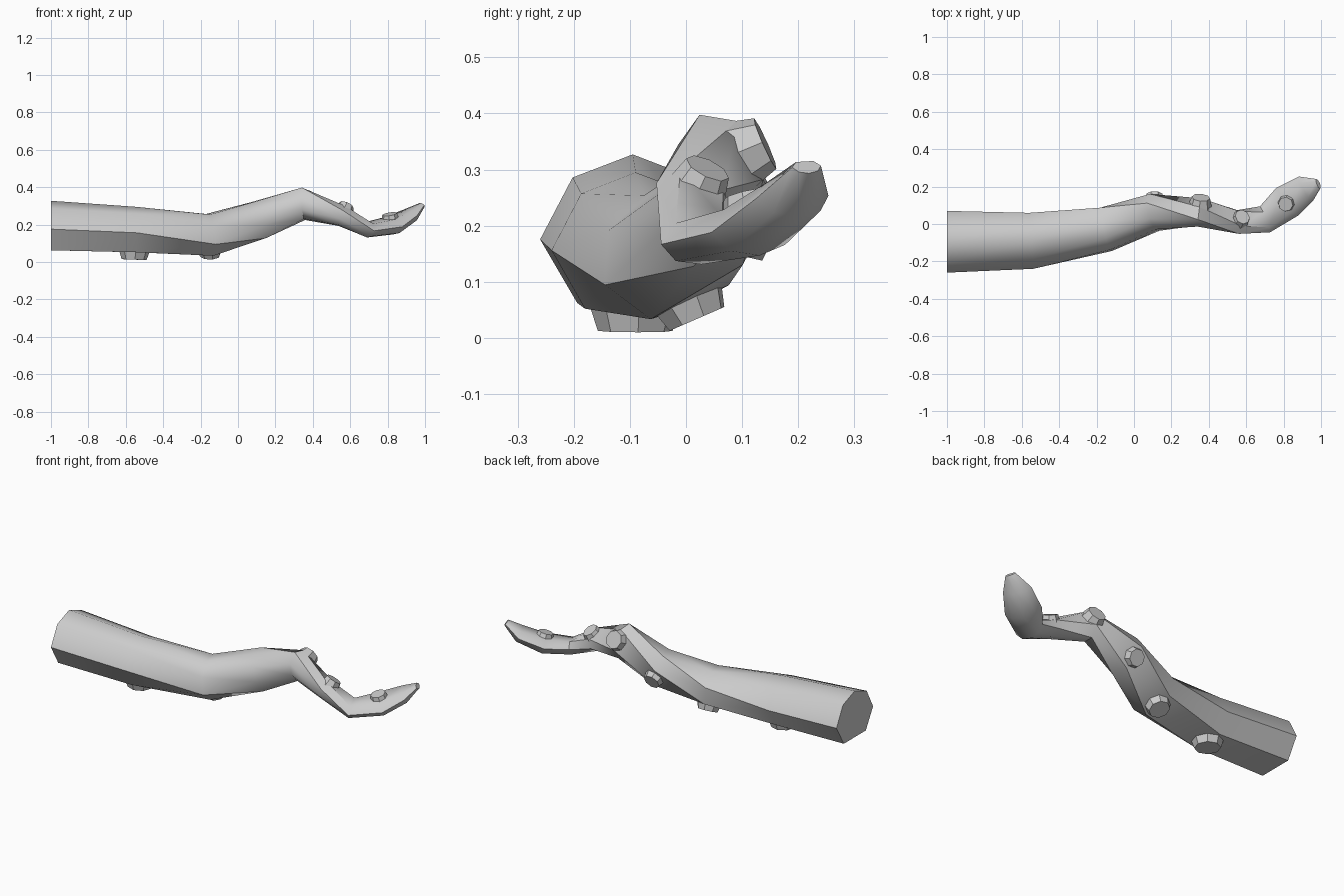
import bpy, bmesh, math
from mathutils import Vector, Matrix

if "Cube" in bpy.data.objects:
    bpy.data.objects.remove(bpy.data.objects["Cube"])

# Seven-sided section (side, dorsal) with a flat sucker side
PROFILE = [(0, 1), (-.65, .72), (-1, -.03), (-.6, -.8), (.6, -.8), (1, -.03), (.65, .72)]

# Rings: centre, dorsal direction, half width, half height, sucker radius
RINGS = [
    ((-1.0, -.095, .18), (0, 0, 1), .165, .147, 0),
    ((-.55, -.09, .16), (0, 0, 1), .15, .135, .088),
    ((-.15, -.03, .148), (0, -.4, .92), .13, .115, .072),
    ((.11, .06, .225), (0, -.88, .45), .115, .10, .06),
    ((.35, .06, .31), (-.3, -.85, -.4), .095, .075, .065),
    ((.555, .01, .245), (-.5, -.4, -.78), .07, .055, .055),
    ((.70, .025, .175), (-.1, .1, -1), .075, .045, 0),
    ((.82, .12, .195), (.25, .3, -.9), .095, .05, .052),
    ((.92, .19, .25), (.45, .3, -.8), .075, .04, 0),
    ((.985, .215, .305), (.6, .3, -.7), .028, .015, 0),
]


def finish(name, bm, angle):
    bmesh.ops.recalc_face_normals(bm, faces=bm.faces[:])
    me = bpy.data.meshes.new(name)
    bm.to_mesh(me)
    bm.free()
    ob = bpy.data.objects.new(name, me)
    bpy.context.collection.objects.link(ob)
    bpy.ops.object.select_all(action='DESELECT')
    ob.select_set(True)
    bpy.context.view_layer.objects.active = ob
    bpy.ops.object.shade_smooth_by_angle(angle=math.radians(angle))
    return ob


# Ring frames along the path
centres = [Vector(r[0]) for r in RINGS]
frames = []
for i, (c, d, w, h, s) in enumerate(RINGS):
    t = (centres[min(i + 1, len(RINGS) - 1)] - centres[max(i - 1, 0)]).normalized()
    if i == 0:
        t = Vector((1, 0, 0))
    d = Vector(d)
    d = (d - t * d.dot(t)).normalized()
    frames.append((centres[i], t, d, t.cross(d), w, h, s))

# Tentacle body
bm = bmesh.new()
loops = [[bm.verts.new(c + side * a * w + d * b * h) for a, b in PROFILE]
         for c, t, d, side, w, h, s in frames]
n = len(PROFILE)
for lo, hi in zip(loops, loops[1:]):
    for k in range(n):
        bm.faces.new((lo[k], lo[(k + 1) % n], hi[(k + 1) % n], hi[k]))
bm.faces.new(loops[0])
bm.faces.new(loops[-1])
finish("tentacle", bm, 50)

# Suckers: octagonal tapered pads on the flat side
number = 0
for c, t, d, side, w, h, r in frames:
    if not r:
        continue
    number += 1
    bm = bmesh.new()
    height = r * .45 + .025
    bmesh.ops.create_cone(bm, cap_ends=True, segments=8, radius1=r, radius2=r * .76, depth=height)
    pos = c - d * (.8 * h + r * .45 - height / 2)
    basis = Matrix((t, side, -d)).transposed().to_4x4()
    bmesh.ops.transform(bm, matrix=Matrix.Translation(pos) @ basis, verts=bm.verts[:])
    finish(f"sucker_{number}", bm, 20)
